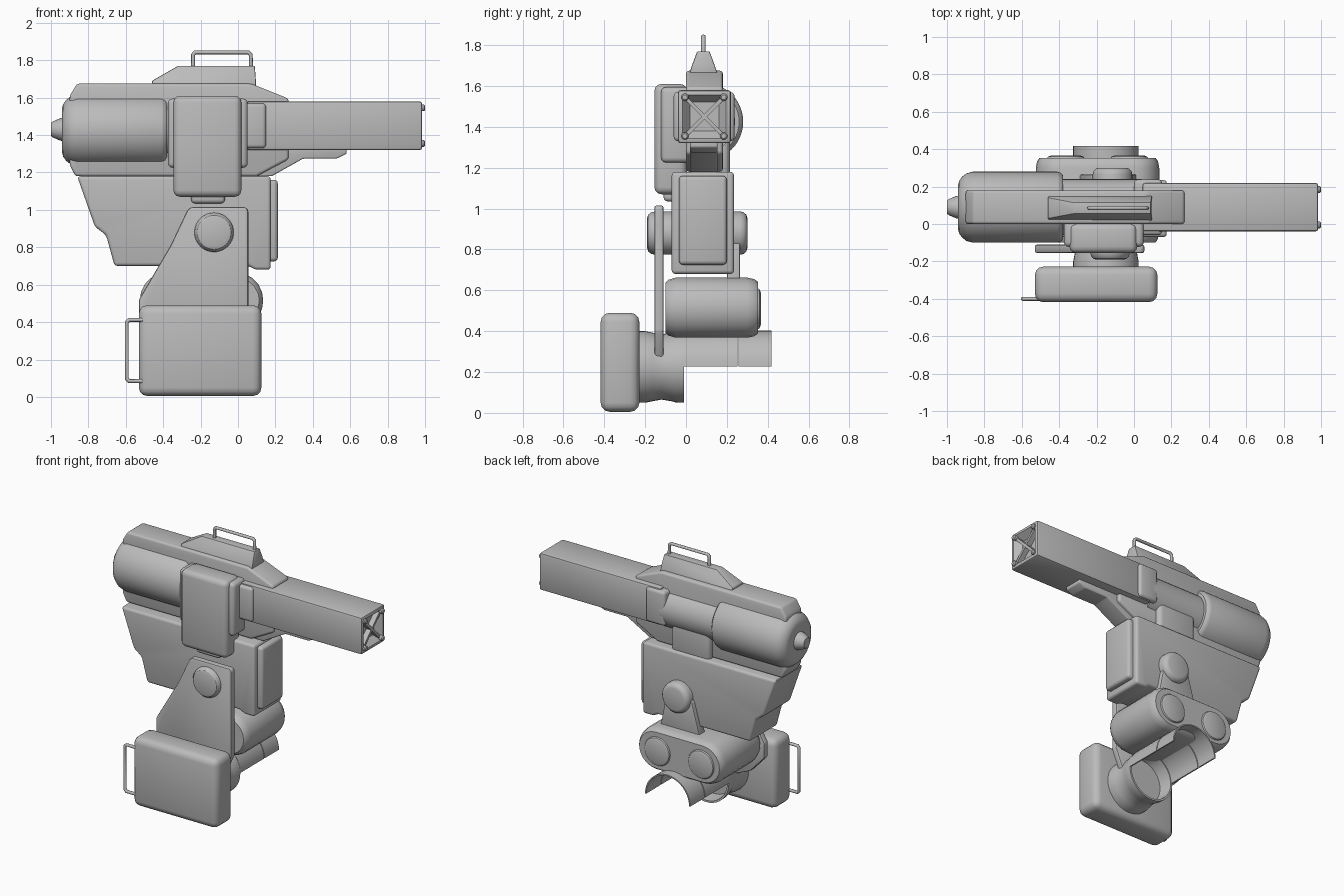
import bpy, bmesh, math
from mathutils import Vector, Matrix

if "Cube" in bpy.data.objects:
    bpy.data.objects.remove(bpy.data.objects["Cube"])

grey = bpy.data.materials.new("plain grey")
grey.diffuse_color = (0.5, 0.5, 0.5, 1)
grey.use_nodes = True
grey.node_tree.nodes["Principled BSDF"].inputs["Base Color"].default_value = grey.diffuse_color


def finish(name, bm, bevel=0, seg=3):
    """Round the hard edges, then turn the bmesh into a smooth-by-angle object."""
    bmesh.ops.recalc_face_normals(bm, faces=bm.faces)
    if bevel:
        hard = [e for e in bm.edges if e.calc_face_angle(0) > math.radians(20)]
        bmesh.ops.bevel(bm, geom=hard, offset=bevel, segments=seg, profile=0.5,
                        affect='EDGES', clamp_overlap=True)
    me = bpy.data.meshes.new(name)
    bm.to_mesh(me)
    bm.free()
    ob = bpy.data.objects.new(name, me)
    bpy.context.collection.objects.link(ob)
    me.materials.append(grey)
    bpy.ops.object.select_all(action='DESELECT')
    ob.select_set(True)
    bpy.context.view_layer.objects.active = ob
    bpy.ops.object.shade_smooth_by_angle(angle=math.radians(32))
    return ob


def box(name, lo, hi, bevel=0.0, seg=3):
    lo, hi = Vector(lo), Vector(hi)
    bm = bmesh.new()
    bmesh.ops.create_cube(bm, size=1, matrix=Matrix.Translation((lo + hi) / 2)
                          @ Matrix.Diagonal((*(hi - lo), 1)))
    return finish(name, bm, bevel, seg)


def prism(name, pts, y0, y1, bevel=0.0, seg=3, shape=None):
    """Extrude an xz outline along y; shape can move the vertices."""
    bm = bmesh.new()
    face = bm.faces.new([bm.verts.new((x, y0, z)) for x, z in pts])
    ext = bmesh.ops.extrude_face_region(bm, geom=[face])
    for v in ext["geom"]:
        if isinstance(v, bmesh.types.BMVert):
            v.co.y = y1
    if shape:
        for v in bm.verts:
            shape(v)
    return finish(name, bm, bevel, seg)


def lathe(name, axis, centre, profile, seg=40):
    """Spin (offset, radius) points around the x or y axis."""
    bm = bmesh.new()
    rings = []
    for h, r in profile:
        ring = []
        for i in range(seg):
            a = 2 * math.pi * i / seg
            u, w = r * math.cos(a), r * math.sin(a)
            p = (h, u, w) if axis == 'x' else (u, h, w)
            ring.append(bm.verts.new(Vector(centre) + Vector(p)))
        rings.append(ring)
    for a, b in zip(rings, rings[1:]):
        for i in range(seg):
            j = (i + 1) % seg
            bm.faces.new((a[i], a[j], b[j], b[i]))
    bm.faces.new(rings[0])
    bm.faces.new(rings[-1])
    return finish(name, bm)


def handle(name, pts, r=0.011):
    """Bent round bar, built as a curve and turned into a mesh."""
    cu = bpy.data.curves.new(name, 'CURVE')
    cu.dimensions, cu.bevel_depth, cu.bevel_resolution = '3D', r, 2
    cu.use_fill_caps = True
    sp = cu.splines.new('POLY')
    sp.points.add(len(pts) - 1)
    for p, co in zip(sp.points, pts):
        p.co = (*co, 1)
    cu.materials.append(grey)
    bpy.context.collection.objects.link(bpy.data.objects.new(name, cu))


# Long square barrel with a recessed end, cross braces and corner bolts
bm = bmesh.new()
bmesh.ops.create_cube(bm, size=1, matrix=Matrix.Translation((0.515, 0.09, 1.45))
                      @ Matrix.Diagonal((0.94, 0.26, 0.26, 1)))
bmesh.ops.bevel(bm, geom=list(bm.edges), offset=0.014, segments=2, profile=0.5, affect='EDGES')
end = max(bm.faces, key=lambda f: f.calc_center_median().x)
bmesh.ops.inset_region(bm, faces=[end], thickness=0.014)
bmesh.ops.inset_region(bm, faces=[end], thickness=0.05, depth=-0.045)
finish("barrel", bm)
for s in (-1, 1):
    bm = bmesh.new()
    bmesh.ops.create_cube(bm, size=1, matrix=Matrix.Translation((0.957, 0.09, 1.45))
                          @ Matrix.Rotation(s * math.pi / 4, 4, 'X')
                          @ Matrix.Diagonal((0.04, 0.27, 0.018, 1)))
    finish("barrel_brace", bm)
    for t in (-1, 1):
        lathe("barrel_bolt", 'x', (0.96, 0.09 + s * 0.095, 1.45 + t * 0.095),
              [(0, 0.018), (0.034, 0.018), (0.04, 0.012)], 14)
box("barrel_collar", (0.0, -0.06, 1.33), (0.15, 0.238, 1.57), 0.02)

# Upper body and the rail under the barrel
prism("upper_body", [(-0.9, 1.24), (-0.87, 1.18), (0.1, 1.18), (0.27, 1.27), (0.27, 1.595),
                     (0.07, 1.675), (-0.86, 1.675), (-0.9, 1.61)], 0.0, 0.18, 0.015)
prism("under_barrel_rail", [(0.1, 1.18), (0.18, 1.18), (0.35, 1.275), (0.53, 1.275),
                            (0.58, 1.3), (0.58, 1.34), (0.1, 1.34)], 0.02, 0.155, 0.008)

# Rear drum, its nub and the slimmer middle section
lathe("rear_drum", 'x', (0, 0.09, 1.425),
      [(-0.94, 0.12), (-0.935, 0.14), (-0.92, 0.162), (-0.895, 0.181), (-0.86, 0.19),
       (-0.41, 0.19), (-0.392, 0.184), (-0.38, 0.17)], 48)
lathe("rear_nub", 'x', (0, 0.09, 1.43),
      [(-1.0, 0.035), (-0.99, 0.043), (-0.95, 0.06), (-0.9, 0.065)], 24)
lathe("middle_drum", 'x', (0, 0.09, 1.425), [(-0.4, 0.15), (0.04, 0.15)])
box("back_housing", (-0.33, 0.1, 1.15), (-0.03, 0.215, 1.42), 0.03)

# Front magazine in two layers
box("magazine_inner", (-0.375, -0.122, 1.225), (0.052, 0.02, 1.595), 0.025)
box("magazine_outer", (-0.345, -0.155, 1.07), (0.018, 0.005, 1.61), 0.035)
box("magazine_foot", (-0.25, -0.11, 1.035), (-0.07, -0.03, 1.1), 0.02)


# Sight hump narrowing upwards, with its carry handle
def taper(v):
    k = 1 if v.co.z < 1.66 else 0.75 if v.co.z < 1.71 else 0.4
    v.co.y = 0.085 + (v.co.y - 0.085) * k


prism("sight_hump", [(-0.46, 1.64), (0.095, 1.64), (0.095, 1.7), (0.09, 1.77), (-0.32, 1.77),
                     (-0.46, 1.69)], 0.01, 0.16, 0.006, 2, taper)
handle("top_handle", [(-0.24, 0.085, 1.75), (-0.24, 0.085, 1.83), (-0.23, 0.085, 1.842),
                      (0.055, 0.085, 1.842), (0.068, 0.085, 1.83), (0.07, 0.085, 1.75)])

# Middle frame and its end plate
prism("middle_frame", [(-0.86, 1.18), (-0.765, 0.91), (-0.705, 0.865), (-0.66, 0.7),
                       (0.06, 0.7), (0.09, 0.68), (0.175, 0.68), (0.175, 1.18)],
      -0.07, 0.235, 0.028)
box("frame_end_plate", (0.1, -0.035, 0.725), (0.213, 0.2, 1.16), 0.02)

# Swing arm, back bracket and the round pivots on both
prism("swing_arm", [(-0.25, 1.015), (0.04, 1.015), (0.055, 1.0), (0.055, 0.4), (0.0, 0.27),
                    (-0.1, 0.205), (-0.2, 0.205), (-0.42, 0.3), (-0.53, 0.42), (-0.53, 0.52),
                    (-0.36, 0.81), (-0.27, 1.0)], -0.155, -0.11, 0.012, 2)
prism("back_bracket", [(-0.2, 0.9), (-0.06, 0.9), (-0.03, 0.87), (0.02, 0.62), (-0.3, 0.62),
                       (-0.23, 0.87)], 0.2, 0.265, 0.008, 2)
lathe("front_pivot", 'y', (-0.128, 0, 0.88),
      [(-0.19, 0.075), (-0.185, 0.09), (-0.17, 0.102), (-0.15, 0.106), (-0.05, 0.106)])
lathe("back_pivot", 'y', (-0.115, 0, 0.88),
      [(0.2, 0.106), (0.265, 0.106), (0.282, 0.102), (0.295, 0.09), (0.3, 0.075)])

# Pill-shaped lower housing with two round caps
pill = []
for cx, a0 in ((0.0, -90), (-0.39, 90)):
    for i in range(11):
        a = math.radians(a0 + 18 * i)
        pill.append((cx + 0.135 * math.cos(a), 0.515 + 0.147 * math.sin(a)))
bm_ends = ((-0.1, 0.84), (-0.085, 0.93), (-0.05, 1.0), (0.3, 1.0), (0.335, 0.95), (0.352, 0.86))
bm = bmesh.new()
rows = [[bm.verts.new((-0.195 + (x + 0.195) * (0.6 + 0.4 * k), y, 0.515 + (z - 0.515) * k))
         for x, z in pill] for y, k in bm_ends]
for a, b in zip(rows, rows[1:]):
    for i in range(len(pill)):
        j = (i + 1) % len(pill)
        bm.faces.new((a[i], a[j], b[j], b[i]))
bm.faces.new(rows[0])
bm.faces.new(rows[-1])
finish("lower_housing", bm)
for x in (-0.365, -0.025):
    lathe("housing_cap", 'y', (x, 0, 0.51),
          [(0.3, 0.1), (0.352, 0.1), (0.36, 0.095), (0.366, 0.08)], 32)

# Waisted hub behind the case, hollow at its inner end
lathe("grip_hub", 'y', (-0.15, 0, 0.225),
      [(-0.26, 0.175), (-0.2, 0.175), (-0.165, 0.168), (-0.12, 0.16), (-0.07, 0.168),
       (-0.05, 0.174), (-0.01, 0.175), (-0.01, 0.162), (-0.1, 0.15)])

# Half-round cradle open at the bottom
arc = [math.pi * i / 20 for i in range(21)]
half = [(-0.15 + 0.175 * math.cos(a), 0.228 + 0.175 * math.sin(a)) for a in arc]
half += [(-0.15 + 0.166 * math.cos(a), 0.228 + 0.166 * math.sin(a)) for a in reversed(arc)]
prism("cradle_inner", half, -0.01, 0.252)
prism("cradle_outer", half, 0.258, 0.418)

# Front case with its side handle
box("front_case", (-0.53, -0.418, 0.005), (0.125, -0.228, 0.49), 0.045, 3)
handle("case_handle", [(-0.5, -0.4, 0.085), (-0.583, -0.4, 0.085), (-0.595, -0.4, 0.097),
                       (-0.595, -0.4, 0.4), (-0.583, -0.4, 0.412), (-0.5, -0.4, 0.412)])
